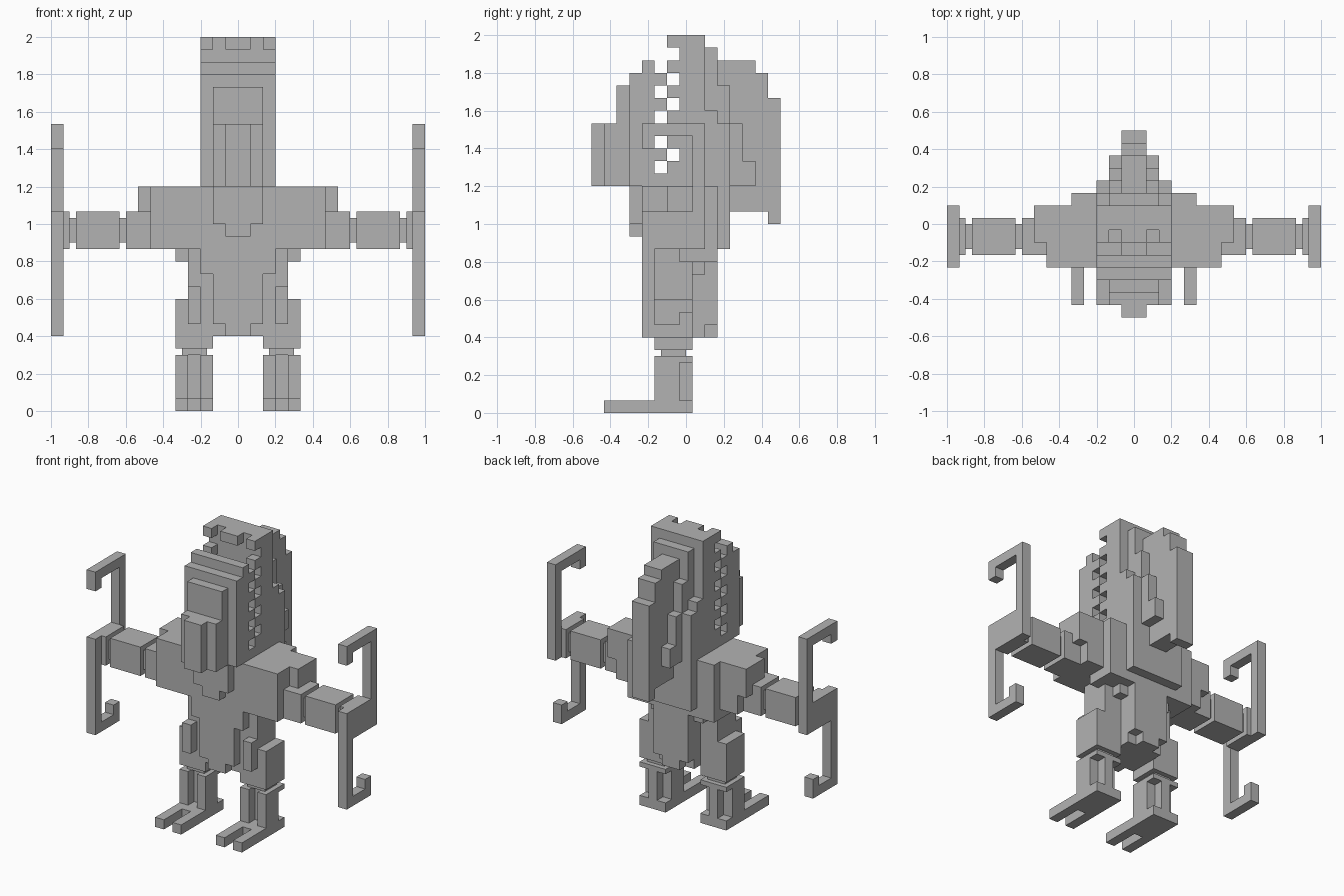
import bpy
import bmesh
from mathutils import Matrix, Vector

UNIT = 1 / 15           # edge of one block
DEPTH_OFFSET = 7.5      # depth is counted in blocks from the foremost face

default_cube = bpy.data.objects.get("Cube")
if default_cube:
    bpy.data.objects.remove(default_cube, do_unlink=True)

grey = bpy.data.materials.new("plain grey")
grey.use_nodes = True
grey_colour = (0.45, 0.45, 0.45, 1)
grey.diffuse_color = grey_colour
grey.node_tree.nodes["Principled BSDF"].inputs["Base Color"].default_value = grey_colour


def box(bm, xs, ys, zs):
    """Add one cuboid given its ranges in blocks."""
    low, high = (Vector(corner) for corner in zip(xs, ys, zs))
    offset = Vector((0, DEPTH_OFFSET, 0))
    place = Matrix.Translation(((low + high) / 2 - offset) * UNIT)
    scale = Matrix.Diagonal((high - low) * UNIT).to_4x4()
    bmesh.ops.create_cube(bm, size=1, matrix=place @ scale)


def finish(name, bm):
    mesh = bpy.data.meshes.new(name)
    bm.to_mesh(mesh)
    bm.free()
    mesh.materials.append(grey)
    bpy.context.collection.objects.link(bpy.data.objects.new(name, mesh))


def middle(name, *boxes):
    """Part centred on x: each box is half width, depth range, height range."""
    bm = bmesh.new()
    for half, ys, zs in boxes:
        box(bm, (-half, half), ys, zs)
    finish(name, bm)


def pair(name, *boxes):
    """Part built once on each side."""
    for side, sign in (("left", 1), ("right", -1)):
        bm = bmesh.new()
        for xs, ys, zs in boxes:
            box(bm, sorted(sign * x for x in xs), ys, zs)
        finish(side + "_" + name, bm)


# Torso and the plate on the chest
middle("torso", (7, (4, 9), (13, 18)))
middle("upper_back", (5, (9, 10), (12, 18)))
middle("spine_plate", (3, (10, 11), (13, 18)))
middle("chest_plate", (2, (3, 4), (15, 18)), (1, (3, 4), (14, 15)))

# Waist and apron
middle("waist", (2, (4, 10), (7, 13)))
middle("belt", (3, (4, 9), (11, 13)))
middle("apron_tip", (1, (4, 10), (6, 7)), (2, (5, 9), (6, 7)))

# Front half of the head, stepped forward
middle("jaw_wall", (3, (4, 5), (18, 28)))
middle("jaw_step", (3, (3, 4), (18, 27)))
middle("jaw_panel", (2, (2, 3), (18, 26)))
middle("jaw_front", (2, (1, 2), (18, 23)))
middle("jaw_ridge", (1, (0, 1), (18, 23)))
middle("jaw_hinge", (3, (5, 7), (18, 19)))

# Rear half of the head
middle("head", (3, (7, 9), (18, 30)))
middle("head_back", (2, (9, 10), (18, 29)), (2, (10, 11), (18, 26)))

# Interlocking teeth along the sides, plus the rows at the top
pair("lower_teeth", *[((2, 3), (5, 6), (z, z + 1)) for z in range(20, 28, 2)])
pair("upper_teeth", *[((2, 3), (6, 7), (z, z + 1)) for z in range(19, 31, 2)])
middle("top_tooth", (1, (6, 7), (29, 30)))
pair("jaw_top_tooth", ((1, 2), (5, 6), (26, 27)))

# Crest down the back and the strands beside it
middle("crest", (1, (10, 13), (16, 28)), (1, (13, 14), (16, 27)),
       (1, (14, 15), (15, 25)))
pair("strand", ((2, 3), (9, 10), (18, 24)), ((2, 3), (10, 11), (18, 23)),
     ((1, 2), (11, 12), (18, 23)), ((1, 2), (12, 13), (18, 20)))

# Arms with narrow joints
arm_depth, arm_height = (5, 8), (13, 16)
joint_depth, joint_height = (5.5, 7.5), (13.5, 15.5)
pair("shoulder_block", ((7, 8), (6, 9), (15, 18)))
pair("upper_arm", ((7, 9), arm_depth, arm_height))
pair("elbow", ((9, 9.5), joint_depth, joint_height))
pair("forearm", ((9.5, 13), arm_depth, arm_height))
pair("wrist", ((13, 13.5), joint_depth, joint_height))
pair("cuff", ((13.5, 14), arm_depth, arm_height))

# Hooked claws: one hook up, one hook down
claw = (14, 15)
pair("claw_palm", (claw, (4, 9), arm_height))
pair("upper_hook", (claw, (8, 9), (16, 23)), (claw, (4, 8), (22, 23)),
     (claw, (4, 5), (21, 22)))
pair("lower_hook", (claw, (4, 5), (6, 13)), (claw, (5, 8), (6, 7)),
     (claw, (7, 8), (7, 8)))
for hook in ("left_lower_hook", "right_lower_hook"):
    # Close the outer corner of the lower hook
    assert bpy.data.objects.get(hook)

# Legs
pair("hip", ((2, 4), (5, 8), (9, 13)), ((3, 5), (7, 10), (12, 13)))
pair("thigh", ((2, 5), (5, 8), (5, 9)))
pair("knee_guard", ((3, 4), (4, 5), (7, 10)))
pair("knee_joint", ((2.5, 4.5), joint_depth, (4.5, 5)))
pair("shin", ((2, 3), (5, 7), (1, 4.5)), ((4, 5), (5, 7), (1, 4.5)),
     ((3, 4), (6, 8), (1, 4.5)), ((2, 5), (7, 8), (4, 4.5)))

# Feet with two toes
pair("foot", ((2, 5), (4, 8), (0, 1)))
pair("toes", ((2, 3), (1, 4), (0, 1)), ((4, 5), (1, 4), (0, 1)))
